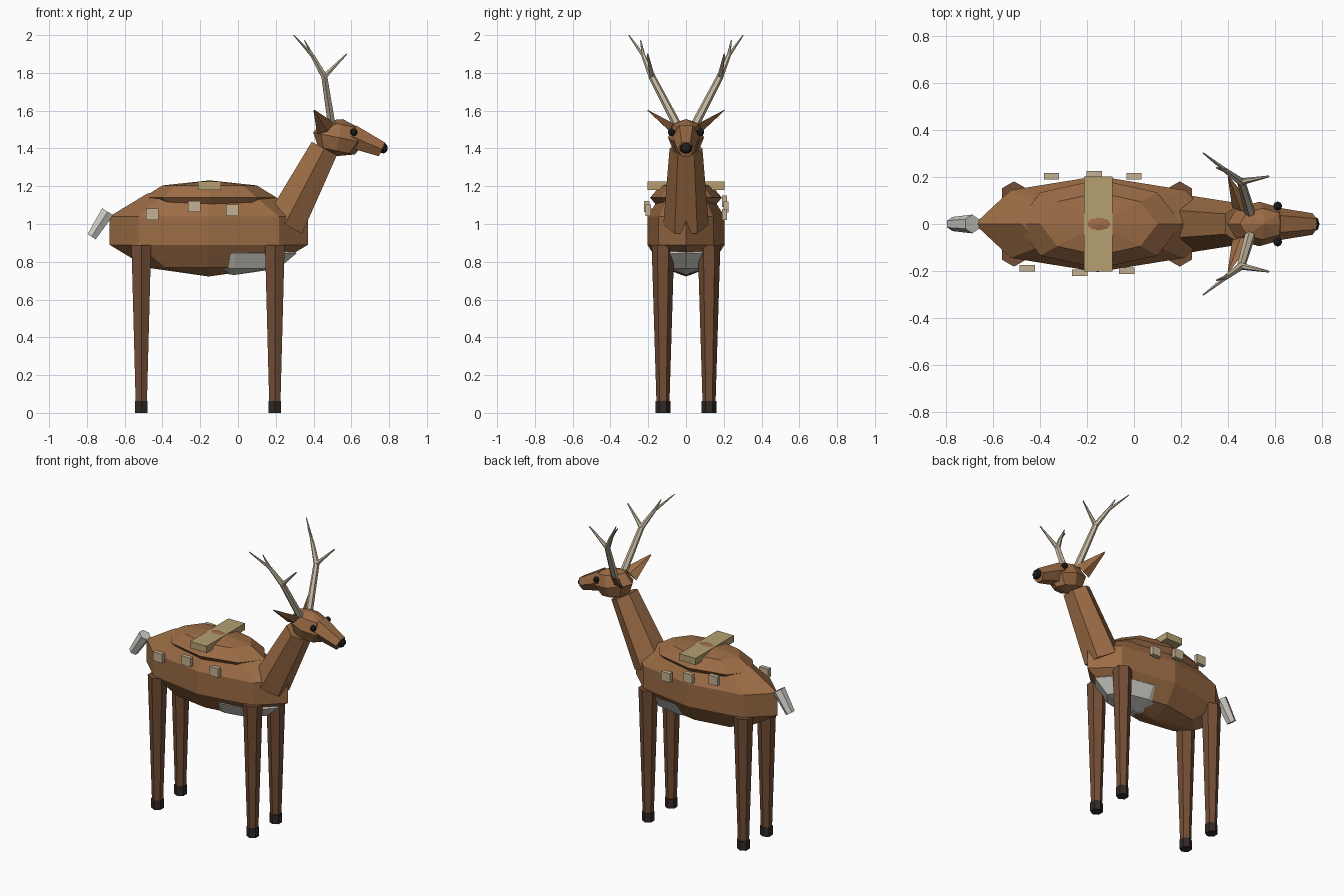
import bpy, bmesh
from mathutils import Matrix, Vector

cube = bpy.data.objects.get("Cube")
if cube:
    bpy.data.objects.remove(cube, do_unlink=True)


def material(name, rgb):
    m = bpy.data.materials.new(name)
    m.use_nodes = True
    m.diffuse_color = (*rgb, 1)
    m.node_tree.nodes["Principled BSDF"].inputs["Base Color"].default_value = (*rgb, 1)
    return m


FUR = material("brown fur", (0.33, 0.15, 0.06))
LEG = material("dark brown fur", (0.17, 0.075, 0.036))
PALE = material("pale fur", (0.62, 0.61, 0.57))
HORN = material("antler bone", (0.58, 0.50, 0.37))
STRAP = material("straw cloth", (0.46, 0.35, 0.16))
SPOT = material("beige spot", (0.55, 0.44, 0.29))
HOOF = material("hoof", (0.03, 0.022, 0.018))
BLACK = material("black", (0.012, 0.012, 0.012))


def finish(name, bm, mat):
    mesh = bpy.data.meshes.new(name)
    bm.to_mesh(mesh)
    bm.free()
    mesh.materials.append(mat)
    ob = bpy.data.objects.new(name, mesh)
    bpy.context.collection.objects.link(ob)
    return ob


def ball(name, centre, radii, rings, mat, tilt=0.0, segments=8):
    """Faceted ellipsoid, optionally tilted nose-down."""
    bm = bmesh.new()
    m = Matrix.Translation(centre) @ Matrix.Rotation(tilt, 4, 'Y') @ Matrix.Diagonal((*radii, 1))
    bmesh.ops.create_uvsphere(bm, u_segments=segments, v_segments=rings, radius=1, matrix=m)
    return finish(name, bm, mat)


def limb(name, a, b, ra, rb, mat, sides=6, flat=1.0):
    """Tapered prism from a to b with one corner towards y."""
    a, b = Vector(a), Vector(b)
    w = (b - a).normalized()
    u = Vector((0, 1, 0)).cross(w).normalized()
    v = w.cross(u)
    frame = Matrix((u, v, w)).transposed().to_4x4()
    m = Matrix.Translation((a + b) / 2) @ frame @ Matrix.Diagonal((1, flat, 1, 1))
    bm = bmesh.new()
    bmesh.ops.create_cone(bm, cap_ends=True, segments=sides, radius1=ra, radius2=rb,
                          depth=(b - a).length, matrix=m)
    return finish(name, bm, mat)


def block(name, centre, size, mat):
    bm = bmesh.new()
    m = Matrix.Translation(centre) @ Matrix.Diagonal((*size, 1))
    bmesh.ops.create_cube(bm, size=1, matrix=m)
    return finish(name, bm, mat)


# Trunk, back and belly
ball("body", (-0.155, 0, 0.965), (0.552, 0.215, 0.243), 5, FUR)
ball("back_hump", (-0.15, 0, 1.139), (0.354, 0.19, 0.092), 4, FUR)
ball("belly", (-0.02, 0, 0.845), (0.33, 0.16, 0.115), 4, PALE)
limb("tail", (-0.69, 0, 1.065), (-0.775, 0, 0.933), 0.04, 0.03, PALE)

# Neck and head
limb("neck", (0.247, 0, 0.997), (0.457, 0, 1.40), 0.12, 0.087, FUR)
ball("head", (0.535, 0, 1.457), (0.14, 0.095, 0.1), 4, FUR, tilt=0.2)
limb("muzzle", (0.60, 0, 1.465), (0.762, 0, 1.395), 0.072, 0.046, FUR)
ball("nose", (0.768, 0, 1.402), (0.025, 0.034, 0.029), 5, BLACK)

# Back strap
block("back_strap", (-0.152, 0, 1.203), (0.122, 0.405, 0.045), STRAP)

# Mirrored parts
for side, s in (("left", 1), ("right", -1)):
    for end, x in (("front", 0.195), ("back", -0.512)):
        limb(f"{end}_{side}_leg", (x, s * 0.122, 0.04), (x, s * 0.122, 0.89), 0.034, 0.06, LEG)
        limb(f"{end}_{side}_hoof", (x, s * 0.122, 0), (x, s * 0.122, 0.062), 0.039, 0.039, HOOF)

    ball(f"{side}_eye", (0.613, s * 0.077, 1.486), (0.019, 0.019, 0.02), 6, BLACK)
    limb(f"{side}_ear", (0.465, s * 0.07, 1.505), (0.403, s * 0.203, 1.602), 0.055, 0.004,
         FUR, sides=4, flat=0.4)

    # Antler: main beam, front tine, upper beam and its fork
    base, fork, top = [(0.495, s * 0.05, 1.53), (0.457, s * 0.18, 1.78), (0.395, s * 0.225, 1.89)]
    limb(f"{side}_antler_beam", base, fork, 0.023, 0.018, HORN)
    limb(f"{side}_antler_front_tine", fork, (0.575, s * 0.203, 1.90), 0.015, 0.004, HORN)
    limb(f"{side}_antler_upper_beam", fork, top, 0.018, 0.012, HORN)
    limb(f"{side}_antler_tip", top, (0.295, s * 0.303, 2.0), 0.011, 0.003, HORN)
    limb(f"{side}_antler_back_tine", top, (0.352, s * 0.24, 1.972), 0.01, 0.003, HORN)

# Flank spots
spots = {
    "left": [(-0.352, 0.204, 1.12), (-0.17, 0.212, 1.09), (0, 0.204, 1.05)],
    "right": [(-0.455, -0.188, 1.052), (-0.232, -0.208, 1.093), (-0.03, -0.2, 1.073)],
}
for side, places in spots.items():
    for i, p in enumerate(places, 1):
        block(f"{side}_spot_{i}", p, (0.066, 0.028, 0.06), SPOT)
